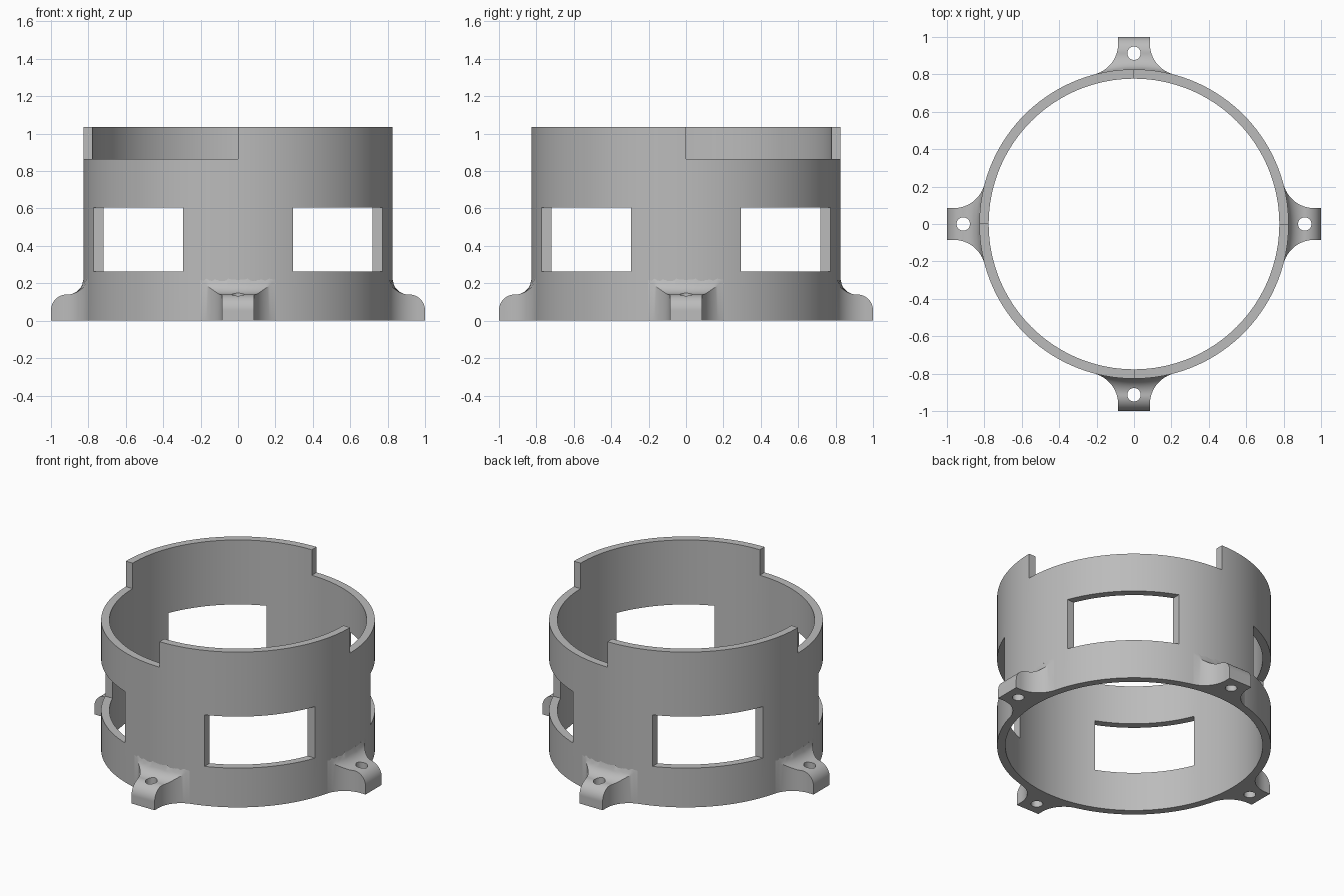
import bpy, bmesh, math

if "Cube" in bpy.data.objects:
    bpy.data.objects.remove(bpy.data.objects["Cube"], do_unlink=True)

R_OUT, R_IN = 0.827, 0.777
WINDOW = 0.294                               # window sides are parallel to the axes
LEVELS = [0, 0.262, 0.605, 0.865, 1.035]     # base, window, notch and rim heights
TAB_HALF, TAB_TOP, PLAN_R, ROUND_R = 0.085, 0.14, 0.17, 0.085

grey = bpy.data.materials.new("plain grey")
grey.use_nodes = True
colour = (0.5, 0.5, 0.5, 1)
grey.diffuse_color = colour
grey.node_tree.nodes["Principled BSDF"].inputs["Base Color"].default_value = colour


def make_object(name, bm):
    bmesh.ops.recalc_face_normals(bm, faces=bm.faces)
    mesh = bpy.data.meshes.new(name)
    bm.to_mesh(mesh)
    bm.free()
    mesh.materials.append(grey)
    obj = bpy.data.objects.new(name, mesh)
    bpy.context.collection.objects.link(obj)
    return obj


def activate(obj):
    bpy.ops.object.select_all(action="DESELECT")
    obj.select_set(True)
    bpy.context.view_layer.objects.active = obj


def smooth(obj):
    activate(obj)
    bpy.ops.object.shade_smooth_by_angle(angle=math.radians(30))


def quadrant_angles(radius):
    """Angles over a quarter turn, with stations at the window sides."""
    a = math.asin(WINDOW / radius)
    b = math.pi / 2 - a
    return ([a * i / 8 for i in range(8)]
            + [a + (b - a) * i / 20 for i in range(20)]
            + [b + a * i / 8 for i in range(8)])


# Ring wall: solid cells around the circle, leaving out windows and rim notches
def build_ring():
    bm = bmesh.new()
    per = len(quadrant_angles(R_OUT))
    count = per * 4
    grid = {}
    for side, radius in enumerate((R_IN, R_OUT)):
        angles = [q * math.pi / 2 + a for q in range(4) for a in quadrant_angles(radius)]
        for i, a in enumerate(angles):
            for k, z in enumerate(LEVELS):
                grid[side, i, k] = bm.verts.new((radius * math.cos(a), radius * math.sin(a), z))

    def solid(i, k):
        quadrant, step = divmod(i % count, per)
        if k < 0 or k > 3:
            return False
        if k == 1 and 8 <= step < 28:
            return False
        return not (k == 3 and quadrant in (0, 2))

    for i in range(count):
        j = (i + 1) % count
        for k in range(4):
            if not solid(i, k):
                continue
            quads = [[(s, i, k), (s, j, k), (s, j, k + 1), (s, i, k + 1)] for s in (0, 1)]
            for near, level in ((k - 1, k), (k + 1, k + 1)):
                if not solid(i, near):
                    quads.append([(0, i, level), (0, j, level), (1, j, level), (1, i, level)])
            for near, edge in ((i - 1, i), (i + 1, j)):
                if not solid(near, k):
                    quads.append([(0, edge, k), (1, edge, k), (1, edge, k + 1), (0, edge, k + 1)])
            for q in quads:
                bm.faces.new([grid[key] for key in q])
    bmesh.ops.delete(bm, geom=[v for v in bm.verts if not v.link_faces], context="VERTS")
    return make_object("ring_wall", bm)


# Foot outline in plan: straight tip, then concave flare tangent to the wall
def half_width(y):
    cx = TAB_HALF + PLAN_R
    cy = math.sqrt((R_OUT + PLAN_R) ** 2 - cx ** 2)
    if y >= cy:
        return TAB_HALF
    return cx - math.sqrt(max(PLAN_R ** 2 - (cy - y) ** 2, 0))


# Foot height: rounded tip, and a fillet climbing the wall
def top_height(r):
    inner, outer = R_OUT + ROUND_R, 1 - ROUND_R
    if r > outer:
        d = min(r - outer, ROUND_R)
        return TAB_TOP - ROUND_R + math.sqrt(ROUND_R ** 2 - d ** 2)
    if r < inner:
        d = min(inner - r, ROUND_R)
        return TAB_TOP + ROUND_R - math.sqrt(ROUND_R ** 2 - d ** 2)
    return TAB_TOP


def build_foot():
    bm = bmesh.new()
    rows, cols = 40, 24
    top, base = [], []
    for i in range(rows + 1):
        y = 0.802 + (1 - 0.802) * math.sin(math.pi / 2 * i / rows)
        w = half_width(y)
        xs = [w * (2 * j / cols - 1) for j in range(cols + 1)]
        # the height follows the wall's curve near it and the straight tip farther out
        blend = min(max((y - R_OUT) / 0.08, 0), 1)
        top.append([bm.verts.new((x, y, top_height(math.hypot(x, y) * (1 - blend) + y * blend)))
                    for x in xs])
        base.append([bm.verts.new((x, y, 0)) for x in xs])
    for i in range(rows):
        for j in range(cols):
            for g in (top, base):
                bm.faces.new((g[i][j], g[i][j + 1], g[i + 1][j + 1], g[i + 1][j]))
        for j in (0, cols):
            bm.faces.new((base[i][j], base[i + 1][j], top[i + 1][j], top[i][j]))
    for i in (0, rows):
        for j in range(cols):
            bm.faces.new((base[i][j], base[i][j + 1], top[i][j + 1], top[i][j]))
    return make_object("back_foot", bm)


ring = build_ring()
smooth(ring)

# Screw hole through the foot
foot = build_foot()
bm = bmesh.new()
bmesh.ops.create_cone(bm, cap_ends=True, segments=32, radius1=0.036, radius2=0.036, depth=1)
bmesh.ops.translate(bm, verts=bm.verts, vec=(0, 0.913, 0))
cutter = make_object("hole_cutter", bm)
cutter.hide_render = True
cut = foot.modifiers.new("screw hole", "BOOLEAN")
cut.operation, cut.solver, cut.object = "DIFFERENCE", "EXACT", cutter
activate(foot)
bpy.ops.object.modifier_apply(modifier=cut.name)
bpy.data.objects.remove(cutter, do_unlink=True)
smooth(foot)

# Repeat the foot on the other three sides
for turn, name in enumerate(("right_foot", "front_foot", "left_foot"), 1):
    copy = bpy.data.objects.new(name, foot.data)
    copy.rotation_euler.z = turn * math.pi / 2
    bpy.context.collection.objects.link(copy)
